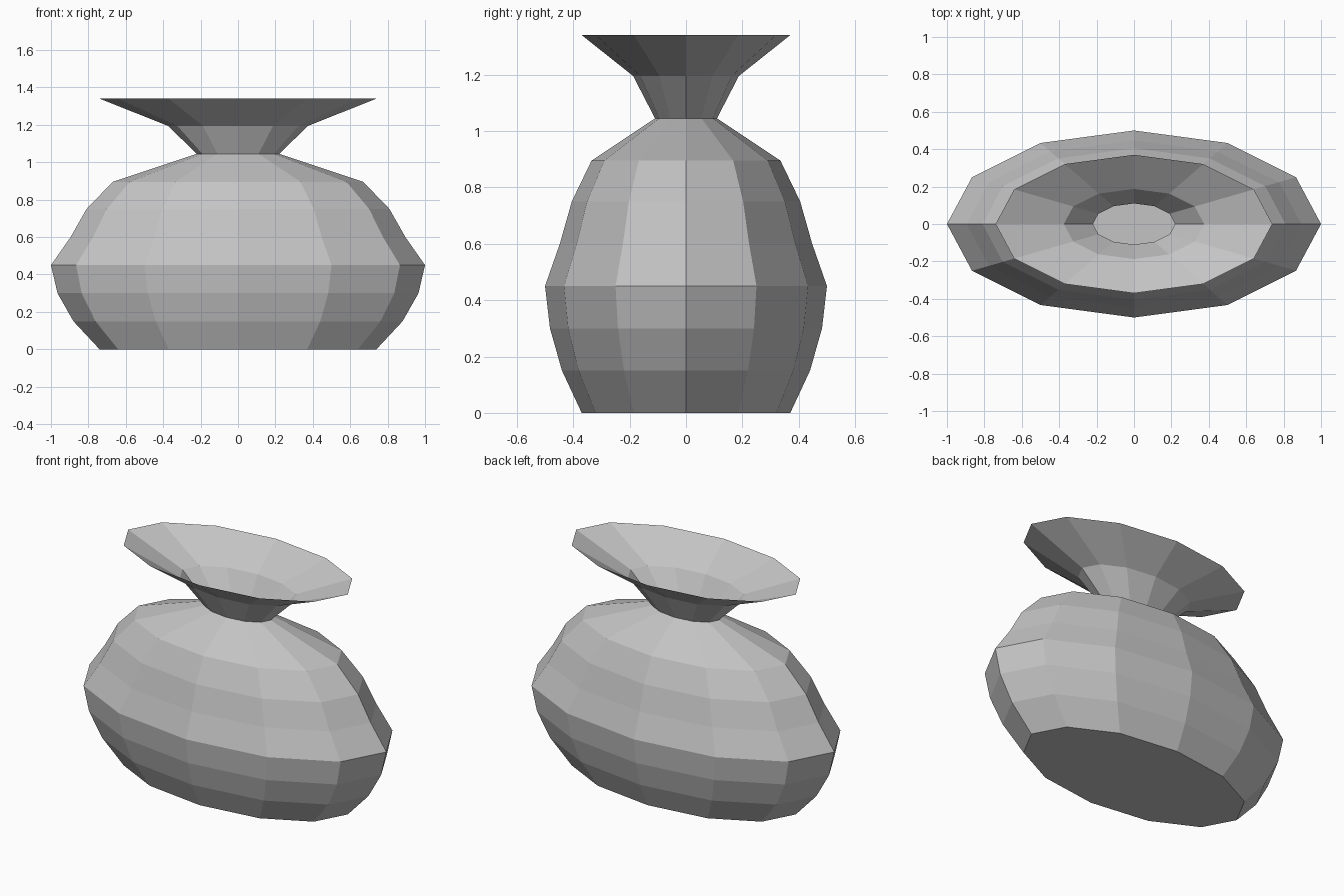
import bpy
import bmesh
from math import cos, sin, tau

cube = bpy.data.objects.get("Cube")
if cube:
    bpy.data.objects.remove(cube)

SIDES = 12
DEPTH = 0.5  # the oval is half as deep as it is wide

# Half-width and height of each ring, from base to rim
PROFILE = [(0.74, 0.0), (0.88, 0.15), (0.965, 0.30), (1.0, 0.45),
           (0.895, 0.60), (0.81, 0.75), (0.67, 0.895), (0.22, 1.045),
           (0.375, 1.195), (0.74, 1.34)]

# Grey clay colour
clay = bpy.data.materials.new("grey clay")
clay.use_nodes = True
colour = (0.55, 0.55, 0.55, 1)
clay.diffuse_color = colour
clay.node_tree.nodes["Principled BSDF"].inputs["Base Color"].default_value = colour


def ring(bm, radius, z):
    """One oval ring of vertices."""
    angles = [tau * i / SIDES for i in range(SIDES)]
    return [bm.verts.new((radius * cos(a), DEPTH * radius * sin(a), z)) for a in angles]


# Hollow vase: stacked rings, closed base, open flared mouth
bm = bmesh.new()
rings = [ring(bm, r, z) for r, z in PROFILE]
bm.faces.new(reversed(rings[0]))
for low, high in zip(rings, rings[1:]):
    for i in range(SIDES):
        j = (i + 1) % SIDES
        bm.faces.new((low[i], low[j], high[j], high[i]))

mesh = bpy.data.meshes.new("vase")
bm.to_mesh(mesh)
bm.free()
mesh.materials.append(clay)
vase = bpy.data.objects.new("vase", mesh)
bpy.context.collection.objects.link(vase)
